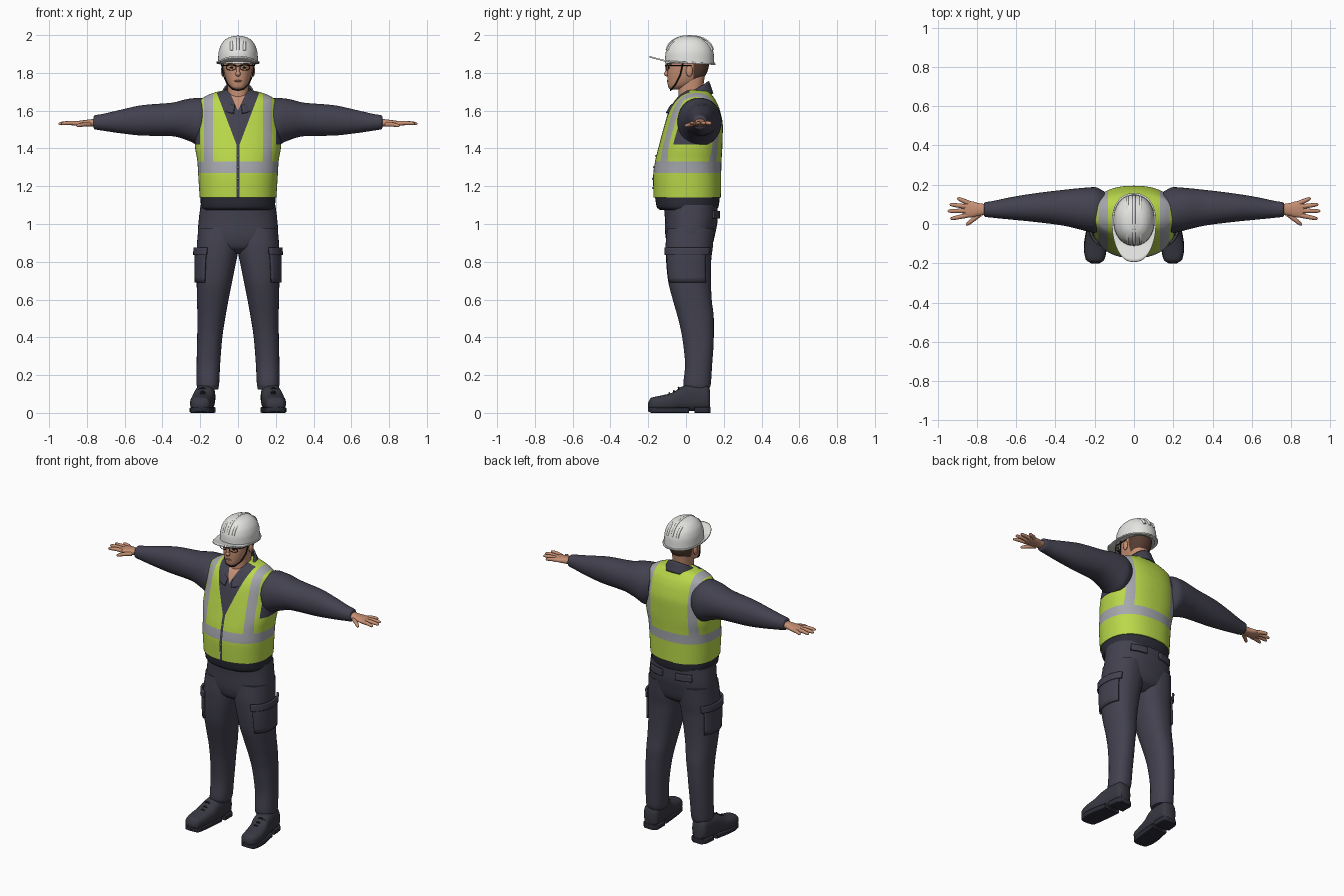
import bpy, bmesh, math
from mathutils import Vector

if "Cube" in bpy.data.objects:
    bpy.data.objects.remove(bpy.data.objects["Cube"])


def material(name, r, g, b):
    m = bpy.data.materials.new(name)
    lin = [((c / 255 + 0.055) / 1.055) ** 2.4 for c in (r, g, b)]
    m.diffuse_color = (*lin, 1)
    m.use_nodes = True
    m.node_tree.nodes["Principled BSDF"].inputs["Base Color"].default_value = m.diffuse_color
    return m


YELLOW = material("safety_yellow", 186, 217, 74)
NAVY = material("navy_cloth", 66, 65, 79)
DARK = material("dark_hem", 44, 45, 55)
GREY = material("reflective_grey", 166, 168, 174)
WHITE = material("helmet_white", 228, 228, 225)
SKIN = material("skin", 198, 143, 115)
HAIR = material("brown_hair", 88, 62, 50)
BOOT = material("boot_leather", 56, 56, 66)
BLACK = material("black", 28, 27, 30)
LIP = material("lip", 160, 100, 85)


def finish(ob, mats, mirror=False, thick=0, angle=50):
    for m in mats:
        ob.data.materials.append(m)
    ob.data.shade_smooth()
    ob.data.set_sharp_from_angle(angle=math.radians(angle))
    if thick:
        s = ob.modifiers.new("thickness", 'SOLIDIFY')
        s.thickness, s.offset = thick, 0
    if mirror:
        ob.modifiers.new("mirror", 'MIRROR').use_mirror_merge = False
    return ob


def new_object(name, bm):
    bmesh.ops.recalc_face_normals(bm, faces=bm.faces[:])
    me = bpy.data.meshes.new(name)
    bm.to_mesh(me)
    bm.free()
    ob = bpy.data.objects.new(name, me)
    bpy.context.collection.objects.link(ob)
    return ob


def section(rings, t):
    """Smooth monotone interpolation of (t, u0, u1, v0, v1) rings."""
    n = len(rings)
    i = max(k for k in range(n - 1) if k == 0 or rings[k][0] <= t)
    h = rings[i + 1][0] - rings[i][0]
    s = (t - rings[i][0]) / h

    def slope(k, c):
        d = [(rings[j + 1][c] - rings[j][c]) / (rings[j + 1][0] - rings[j][0])
             for j in (k - 1, k) if 0 <= j < n - 1]
        if len(d) == 1:
            return d[0]
        return 2 * d[0] * d[1] / (d[0] + d[1]) if d[0] * d[1] > 0 else 0
    out = []
    for c in range(1, 5):
        a, b, p, q = rings[i][c], rings[i + 1][c], slope(i, c) * h, slope(i + 1, c) * h
        out.append(a + s * p + s * s * (3 * (b - a) - 2 * p - q) + s ** 3 * (2 * (a - b) + p + q))
    return out


def surf(rings, t, a, n=2.3, off=0.0, axis='z'):
    u0, u1, v0, v1 = section(rings, t)
    c, s = math.cos(a), math.sin(a)
    u = (u0 + u1) / 2 + ((u1 - u0) / 2 + off) * math.copysign(abs(c) ** (2 / n), c)
    v = (v0 + v1) / 2 + ((v1 - v0) / 2 + off) * math.copysign(abs(s) ** (2 / n), s)
    return {'z': (u, v, t), 'x': (t, u, v), 'y': (u, t, v)}[axis]


def loft(name, rings, mats, axis='z', n=2.3, seg=40, steps=4, mirror=False, cuts=(), rule=None):
    bm = bmesh.new()
    ts = [a[0] + (b[0] - a[0]) * k / steps for a, b in zip(rings, rings[1:]) for k in range(steps)]
    loops = [[bm.verts.new(surf(rings, t, 2 * math.pi * j / seg, n, 0, axis)) for j in range(seg)]
             for t in ts + [rings[-1][0]]]
    for a, b in zip(loops, loops[1:]):
        for j in range(seg):
            k = (j + 1) % seg
            bm.faces.new((a[j], a[k], b[k], b[j]))
    bm.faces.new(loops[0])
    bm.faces.new(loops[-1])
    for co, no in cuts:
        bmesh.ops.bisect_plane(bm, geom=bm.verts[:] + bm.edges[:] + bm.faces[:],
                               plane_co=co, plane_no=no, dist=1e-5)
    if rule:
        for f in bm.faces:
            f.material_index = rule(f.calc_center_median())
    return finish(new_object(name, bm), mats, mirror)


def grid(name, fn, nu, nv, mat, thick, mirror=False):
    bm = bmesh.new()
    vs = [[bm.verts.new(fn(i / nu, j / nv)) for j in range(nv + 1)] for i in range(nu + 1)]
    for i in range(nu):
        for j in range(nv):
            bm.faces.new((vs[i][j], vs[i + 1][j], vs[i + 1][j + 1], vs[i][j + 1]))
    return finish(new_object(name, bm), [mat], mirror, thick)


def patch(name, rings, t0, t1, a0, a1, off, mat, thick=0.012, mirror=True):
    """Plate lying on a lofted surface."""
    return grid(name, lambda i, j: surf(rings, t0 + (t1 - t0) * i,
                math.radians(a0 + (a1 - a0) * j), 2.3, off), 6, 16, mat, thick, mirror)


def tube(name, pts, r, mat, mirror=False, taper=None, closed=False):
    cu = bpy.data.curves.new(name, 'CURVE')
    cu.dimensions, cu.bevel_depth, cu.bevel_resolution, cu.use_fill_caps = '3D', r, 3, True
    sp = cu.splines.new('POLY')
    sp.points.add(len(pts) - 1)
    sp.use_cyclic_u = closed
    for i, p in enumerate(pts):
        sp.points[i].co = (*p, 1)
        sp.points[i].radius = taper[i] if taper else 1
    ob = bpy.data.objects.new(name, cu)
    bpy.context.collection.objects.link(ob)
    bpy.ops.object.select_all(action='DESELECT')
    ob.select_set(True)
    bpy.context.view_layer.objects.active = ob
    bpy.ops.object.convert(target='MESH')
    return finish(bpy.context.object, [mat], mirror)


def ball(name, co, size, mat, mirror=False):
    bm = bmesh.new()
    bmesh.ops.create_uvsphere(bm, u_segments=16, v_segments=10, radius=1)
    for v in bm.verts:
        v.co = Vector(co) + Vector([a * b for a, b in zip(v.co, size)])
    return finish(new_object(name, bm), [mat], mirror)


# Vest and chest: stripes, zip, neck opening and armholes are cut into the surface
vest = [(1.14, -.203, .203, -.172, .185), (1.25, -.21, .21, -.174, .186), (1.33, -.215, .215, -.164, .188),
        (1.42, -.228, .228, -.142, .193), (1.52, -.222, .222, -.115, .195), (1.60, -.215, .215, -.09, .18),
        (1.65, -.205, .205, -.062, .16), (1.68, -.165, .165, -.035, .14), (1.70, -.11, .11, -.01, .125),
        (1.71, -.06, .06, .0, .11)]


def vest_rule(c):
    x, z, front = abs(c.x), c.z, c.y < 0.02
    if front and x < (z - 1.60) * .45:
        return 3
    if front and (x < .008 or (z > 1.42 and x < .008 + (z - 1.42) * .38)):
        return 1
    if x > .2 and z > 1.42:
        return 1
    return 2 if 1.27 < z < 1.33 or (.132 < x < .18 and z > 1.33) else 0


cuts = [((0, 0, z), (0, 0, 1)) for z in (1.27, 1.33, 1.42)]
for s in (-1, 1):
    cuts += [((s * x, 0, 0), (1, 0, 0)) for x in (.008, .132, .18, .2)]
    cuts += [((s * .008, 0, 1.42), (s, 0, -.38)), ((0, 0, 1.6), (s, 0, -.45))]
loft("vest", vest, [YELLOW, NAVY, GREY, SKIN], seg=64, cuts=cuts, rule=vest_rule)
loft("jacket_hem", [(1.075, -.185, .185, -.14, .16), (1.09, -.195, .195, -.155, .172),
                    (1.15, -.2, .2, -.165, .18)], [DARK])
for z in (1.19, 1.24, 1.30, 1.36):
    ball("zip_stud", (0, section(vest, z)[2] - .001, z), (.006, .005, .006), GREY)

# Shirt collar, open at the front
def collar_fn(i, j):
    a = math.radians(12 + 336 * i)
    x0, y0, y1, z0, z1 = [p + (q - p) * j for p, q in
                          ((.112, .078), (-.105, -.082), (.14, .118), (1.585, 1.625), (1.69, 1.755))]
    k = (1 - math.cos(a)) / 2
    return (x0 * math.sin(a), y0 + (y1 - y0) * k, z0 + (z1 - z0) * k)


grid("collar", collar_fn, 48, 5, NAVY, .01)

# Sleeves, palms and fingers
arm = [(.15, -.02, .165, 1.45, 1.645), (.2, -.045, .188, 1.415, 1.668), (.26, -.032, .184, 1.44, 1.663),
       (.35, -.01, .175, 1.465, 1.642), (.5, .01, .157, 1.468, 1.63), (.62, .022, .138, 1.48, 1.605),
       (.72, .032, .117, 1.495, 1.582), (.76, .037, .11, 1.502, 1.575), (.765, .045, .102, 1.51, 1.567)]
loft("sleeve", arm, [NAVY], axis='x', n=2.1, mirror=True)
loft("palm", [(.74, .048, .1, 1.518, 1.56), (.79, .042, .106, 1.515, 1.553), (.83, .034, .116, 1.517, 1.548),
              (.86, .034, .114, 1.521, 1.543), (.87, .045, .1, 1.526, 1.538)], [SKIN], axis='x', mirror=True)
for name, x0, y0, x1, y1 in (("index", .85, .044, .936, .026), ("middle", .855, .067, .95, .066),
                             ("ring", .85, .088, .94, .1), ("little", .84, .106, .9, .132),
                             ("thumb", .785, .05, .855, -.006)):
    z0, z1 = (1.527, 1.518) if name == "thumb" else (1.532, 1.53)
    tube(name + "_finger", [(x0 + (x1 - x0) * f, y0 + (y1 - y0) * f, z0 + (z1 - z0) * f + .004 * math.sin(3 * f))
                            for f in (0, .4, .8, .95, 1)], .0115, SKIN, True, (1.1, 1, .85, .6, .2))

# Trousers with cargo and back pockets
hips = [(.84, -.08, .08, -.04, .08), (.88, -.19, .19, -.095, .135), (.95, -.213, .213, -.11, .155),
        (1.03, -.207, .207, -.112, .168), (1.10, -.198, .198, -.118, .168)]
leg = [(.125, .105, .213, -.005, .122), (.15, .1, .219, -.014, .131), (.25, .095, .219, -.005, .138),
       (.4, .083, .216, -.02, .147), (.5, .068, .215, -.042, .147), (.6, .05, .217, -.07, .136),
       (.7, .03, .219, -.095, .132), (.8, .01, .22, -.105, .133), (.88, -.005, .218, -.108, .142),
       (.98, -.01, .21, -.1, .15)]
loft("hips", hips, [NAVY], seg=48)
loft("trouser_leg", leg, [NAVY], mirror=True)
patch("cargo_pocket", leg, .69, .86, -62, 42, .005, NAVY)
patch("cargo_flap", leg, .835, .875, -66, 50, .012, NAVY)
patch("back_pocket_flap", hips, 1.03, 1.07, 50, 80, .007, NAVY)

# Boots with split soles and laces
boot = [(-.2, .18, .215, .03, .055), (-.185, .153, .243, .014, .08), (-.13, .141, .254, .01, .092),
        (-.07, .132, .248, .01, .108), (-.02, .124, .236, .01, .14), (.05, .12, .226, .01, .155),
        (.11, .122, .219, .01, .15), (.128, .14, .205, .02, .12)]
loft("boot", boot, [BOOT], axis='y', n=2.6, mirror=True)
loft("boot_sole", [(-.2, .175, .22, .008, .03), (-.18, .15, .246, 0, .03), (-.12, .138, .256, 0, .03),
                   (.015, .125, .234, 0, .03)], [DARK], axis='y', n=8, mirror=True)
loft("boot_heel", [(.045, .118, .229, 0, .032), (.11, .118, .222, 0, .032), (.131, .138, .205, 0, .032)],
     [DARK], axis='y', n=8, mirror=True)
for y in (-.085, -.06, -.035):
    z = section(boot, y)[3]
    tube("boot_lace", [(.16, y, z - .012), (.188, y - .004, z + .002), (.216, y, z - .012)], .005, BLACK, True)

# Neck, head and hair
loft("neck", [(1.6, -.06, .06, -.04, .09), (1.7, -.056, .056, -.04, .09), (1.79, -.058, .058, -.03, .1)], [SKIN])
head = [(1.712, -.02, .02, -.082, -.04), (1.725, -.042, .042, -.094, .01), (1.755, -.06, .06, -.098, .07),
        (1.79, -.071, .071, -.099, .105), (1.83, -.077, .077, -.098, .12), (1.88, -.08, .08, -.1, .125),
        (1.92, -.07, .07, -.08, .11)]
loft("head", head, [SKIN, HAIR], cuts=[((0, .04, 0), (0, 1, 0)), ((0, 0, 1.752), (0, 0, 1))],
     rule=lambda c: 1 if c.y > .04 and c.z > 1.752 else 0)
ball("ear", (.08, .018, 1.81), (.01, .018, .03), SKIN, True)
ball("nose", (0, -.101, 1.795), (.014, .015, .014), SKIN)
tube("nose_bridge", [(0, -.095, 1.84), (0, -.104, 1.797)], .009, SKIN)
ball("mouth", (0, -.098, 1.757), (.022, .004, .005), LIP)
tube("eyebrow", [(.017, -.099, 1.848), (.04, -.093, 1.852), (.058, -.08, 1.848)], .004, HAIR, True)
ball("eye", (.033, -.091, 1.828), (.011, .005, .005), BLACK, True)

# Glasses and chin strap
tube("glasses_rim", [(.037 + .026 * math.cos(a * math.pi / 8), -.106 + .012 * (1 + math.cos(a * math.pi / 8)) / 2,
                      1.828 + .014 * math.sin(a * math.pi / 8)) for a in range(16)], .002, BLACK, True, None, True)
tube("glasses_arm", [(0, -.108, 1.836), (.03, -.108, 1.842), (.064, -.092, 1.84), (.084, -.06, 1.84),
                     (.086, .03, 1.84)], .0025, BLACK, True)
tube("chin_strap", [(.088, -.015, 1.86), (.078, -.03, 1.79), (.056, -.055, 1.74), (.03, -.075, 1.714),
                    (0, -.082, 1.708)], .004, BLACK, True)

# Hard hat: dome, peaked brim and ribs
dome = [(1.85, -.106, .106, -.112, .15), (1.9, -.104, .104, -.109, .147), (1.94, -.094, .094, -.096, .134),
        (1.97, -.074, .074, -.072, .108), (1.988, -.048, .048, -.042, .075), (1.996, -.015, .015, -.01, .035)]
loft("helmet_dome", dome, [WHITE], n=2.1, seg=48)


def brim_fn(i, j):
    a = 2 * math.pi * i
    k = .85 + .15 * j
    front = max(0, -math.cos(a)) > 0
    y = .015 + math.cos(a) * ((.11 + .098 * j) if front else .142 * k)
    x = .113 * k * math.copysign(abs(math.sin(a)) ** .85, math.sin(a))
    return (x, y, 1.855 - .06 * y + max(0, -y - .1) * .2)


grid("helmet_brim", brim_fn, 64, 6, WHITE, .008)
for x, top in ((0, 1.992), (.034, 1.982), (-.034, 1.982)):
    tube("helmet_rib", [(x, .02 + .122 * (1 - abs(x)) * math.copysign(abs(math.cos(f)) ** .9, math.cos(f)),
                         1.895 + (top - 1.895) * math.sin(f) ** .8)
                        for f in [math.pi * (.06 + .88 * k / 24) for k in range(25)]], .008, WHITE)
